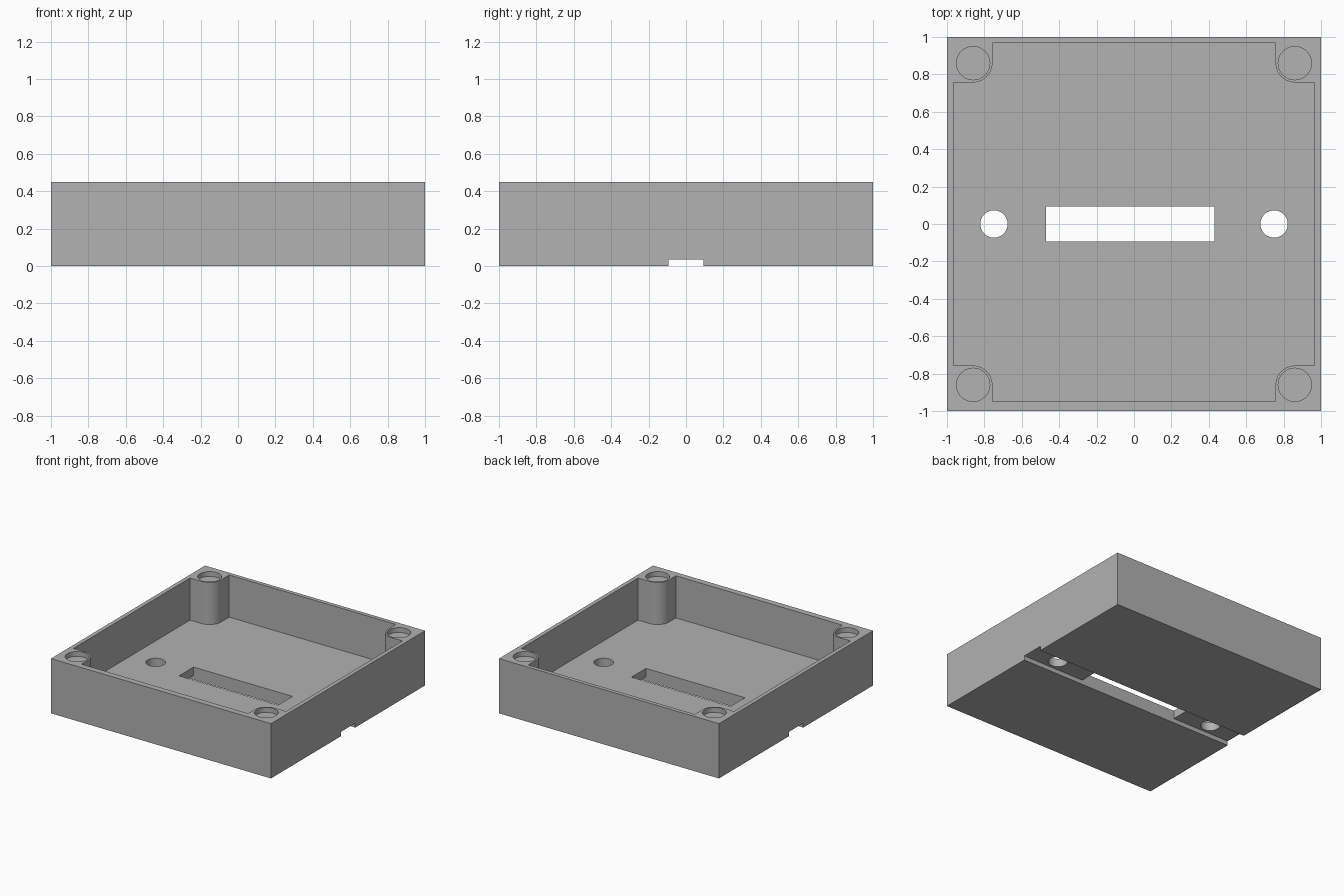
import bpy, bmesh, math

cube = bpy.data.objects.get("Cube")
if cube:
    bpy.data.objects.remove(cube, do_unlink=True)

HEIGHT, FLOOR = 0.45, 0.104
BOSS, BOSS_R = 0.86, 0.103      # corner boss centre and radius

grey = bpy.data.materials.new("grey plastic")
grey.use_nodes = True
colour = (0.445, 0.445, 0.445, 1)
grey.diffuse_color = colour
grey.node_tree.nodes["Principled BSDF"].inputs["Base Color"].default_value = colour


def prism(name, outline, z0, z1):
    """Extrude a flat outline from z0 to z1."""
    bm = bmesh.new()
    base = bm.faces.new([bm.verts.new((x, y, z0)) for x, y in outline])
    top = bmesh.ops.extrude_face_region(bm, geom=[base])["geom"]
    moved = [v for v in top if isinstance(v, bmesh.types.BMVert)]
    bmesh.ops.translate(bm, vec=(0, 0, z1 - z0), verts=moved)
    bmesh.ops.recalc_face_normals(bm, faces=bm.faces)
    mesh = bpy.data.meshes.new(name)
    bm.to_mesh(mesh)
    bm.free()
    mesh.materials.append(grey)
    obj = bpy.data.objects.new(name, mesh)
    bpy.context.collection.objects.link(obj)
    return obj


def rect(x0, x1, y0, y1):
    return [(x0, y0), (x1, y0), (x1, y1), (x0, y1)]


def circle(cx, cy, r, n=48):
    return [(cx + r * math.cos(math.tau * i / n),
             cy + r * math.sin(math.tau * i / n)) for i in range(n)]


def cavity_outline(x, y_back, y_front, steps=14):
    """Rectangle with a rounded boss left standing in each corner."""
    points = []
    for sx, sy in ((1, 1), (-1, 1), (-1, -1), (1, -1)):
        y = y_back if sy > 0 else y_front
        corner = [(sx * x, sy * (BOSS - BOSS_R))]
        for i in range(steps + 1):
            a = math.pi / 2 * i / steps
            corner.append((sx * (BOSS - BOSS_R * math.sin(a)),
                           sy * (BOSS - BOSS_R * math.cos(a))))
        corner.append((sx * (BOSS - BOSS_R), sy * y))
        points += corner if sx * sy > 0 else corner[::-1]
    return points


tray = prism("tray", rect(-1, 1, -1, 1), 0, HEIGHT)

# Cavity, underside groove, floor slot and floor holes
cutters = [
    prism("cavity_cutter", cavity_outline(0.966, 0.967, 0.95), FLOOR, HEIGHT + 0.1),
    prism("groove_cutter", rect(-1.1, 1.1, -0.094, 0.094), -0.1, 0.036),
    prism("slot_cutter", rect(-0.47, 0.43, -0.094, 0.094), -0.1, FLOOR + 0.1),
]
for side in (-1, 1):
    cutters.append(prism("floor_hole_cutter", circle(side * 0.749, 0, 0.073),
                         -0.1, FLOOR + 0.1))
    # Shallow round recesses in the corner bosses
    for end in (-1, 1):
        cutters.append(prism("boss_recess_cutter", circle(side * BOSS, end * BOSS, 0.089),
                             HEIGHT - 0.04, HEIGHT + 0.1))

bpy.context.view_layer.objects.active = tray
tray.select_set(True)
for cutter in cutters:
    mod = tray.modifiers.new("cut", 'BOOLEAN')
    mod.operation = 'DIFFERENCE'
    mod.solver = 'EXACT'
    mod.object = cutter
    bpy.ops.object.modifier_apply(modifier=mod.name)
    bpy.data.objects.remove(cutter, do_unlink=True)

bpy.ops.object.shade_smooth_by_angle(angle=math.radians(30))
